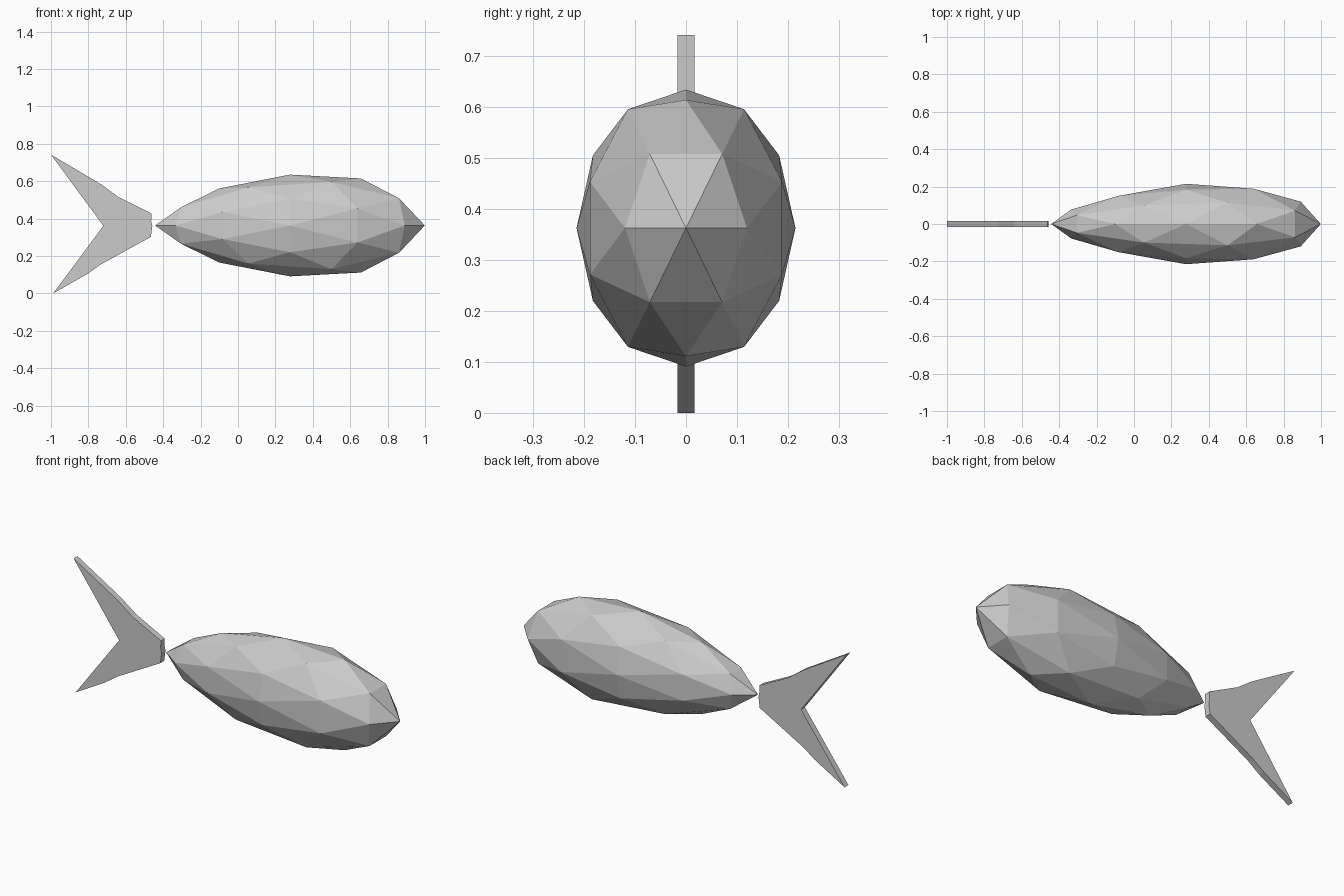
import bpy, bmesh
from mathutils import Vector

if "Cube" in bpy.data.objects:
    bpy.data.objects.remove(bpy.data.objects["Cube"])

ZC = 0.363                                   # height of the fish's centre line


def finish(bm, name):
    bmesh.ops.recalc_face_normals(bm, faces=bm.faces)
    mesh = bpy.data.meshes.new(name)
    bm.to_mesh(mesh)
    bm.free()
    obj = bpy.data.objects.new(name, mesh)
    bpy.context.collection.objects.link(obj)
    return obj


# Body: icosahedron with an edge across the nose, subdivided once
PHI = (1 + 5 ** 0.5) / 2
bm = bmesh.new()
for a in (-1, 1):
    for b in (-PHI, PHI):
        for co in ((b, a, 0), (0, b, a), (a, 0, b)):
            bm.verts.new(co)
bmesh.ops.convex_hull(bm, input=bm.verts[:])
bmesh.ops.subdivide_edges(bm, edges=bm.edges[:], cuts=1, use_grid_fill=True)

# Stretch the ball and taper it towards the tail
for v in bm.verts:
    n = v.co.normalized()
    u = n.x
    taper = 1 + 0.22 * u - 0.06 * u ** 2 - 0.16 * u ** 4
    v.co = Vector((0.278 + 0.721 * u,
                   0.215 * n.y * taper,
                   ZC + 0.272 * n.z * taper))
finish(bm, "body")

# Tail fin: flat forked outline extruded through its thickness
HALF = 0.017
outline = [(-1.0, 0.742), (-0.73, 0.582), (-0.64, 0.516), (-0.463, 0.427),
           (-0.464, 0.385), (-0.458, 0.362), (-0.466, 0.302),
           (-0.735, 0.154), (-0.805, 0.104), (-0.988, 0.0), (-0.72, 0.361)]
bm = bmesh.new()
face = bm.faces.new([bm.verts.new((x, -HALF, z)) for x, z in outline])
ext = bmesh.ops.extrude_face_region(bm, geom=[face], use_keep_orig=True)
moved = [g for g in ext["geom"] if isinstance(g, bmesh.types.BMVert)]
bmesh.ops.translate(bm, verts=moved, vec=(0, 2 * HALF, 0))
finish(bm, "tail_fin")
